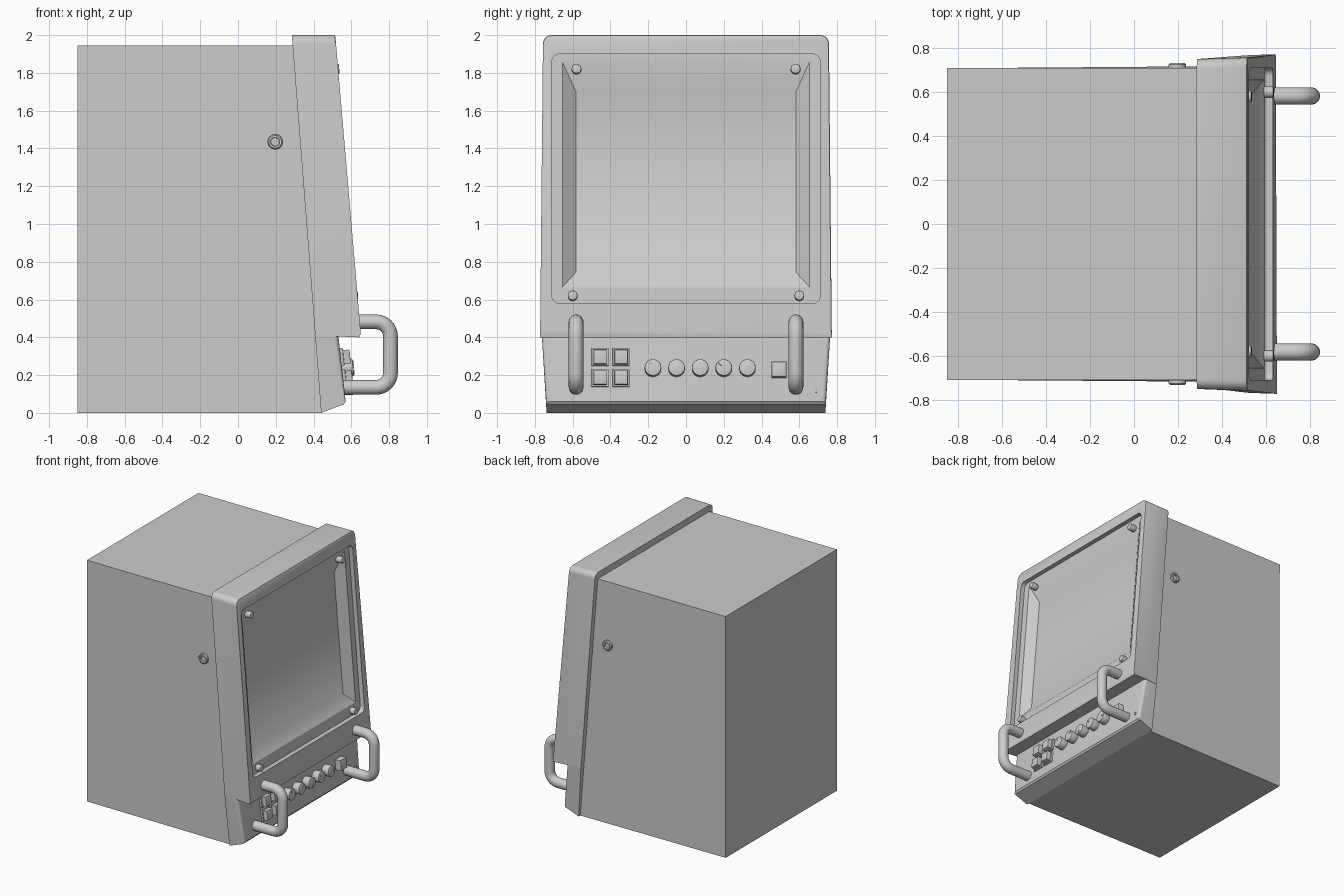
import bpy, bmesh
from math import pi, sin, cos, radians
from mathutils import Vector, Matrix

if "Cube" in bpy.data.objects:
    bpy.data.objects.remove(bpy.data.objects["Cube"])


def finish(bm, name, smooth=True):
    bmesh.ops.recalc_face_normals(bm, faces=bm.faces)
    me = bpy.data.meshes.new(name)
    bm.to_mesh(me)
    bm.free()
    ob = bpy.data.objects.new(name, me)
    bpy.context.collection.objects.link(ob)
    if smooth:
        smooth_by_angle(ob)
    return ob


def smooth_by_angle(ob):
    bpy.ops.object.select_all(action='DESELECT')
    ob.select_set(True)
    bpy.context.view_layer.objects.active = ob
    bpy.ops.object.shade_smooth_by_angle(angle=radians(35))


def loft(rings):
    """Closed solid through rings with equal point counts."""
    bm = bmesh.new()
    vs = [[bm.verts.new(p) for p in r] for r in rings]
    n = len(vs[0])
    for a, b in zip(vs, vs[1:]):
        for i in range(n):
            bm.faces.new((a[i], a[(i + 1) % n], b[(i + 1) % n], b[i]))
    bm.faces.new(vs[0])
    bm.faces.new(vs[-1])
    return bm


def prism(profile):
    """Side profile of (x, z, half width) points, spanned across y."""
    return loft([[(x, s * w, z) for x, z, w in profile] for s in (-1, 1)])


def bevel(bm, test, size, seg=4):
    edges = [e for e in bm.edges if test(*(v.co for v in e.verts))]
    bmesh.ops.bevel(bm, geom=edges, offset=size, segments=seg, profile=0.5, affect='EDGES')


def cut(ob, cutter):
    cutter.hide_render = True
    m = ob.modifiers.new("cut", 'BOOLEAN')
    m.operation, m.solver, m.object = 'DIFFERENCE', 'EXACT', cutter
    bpy.context.view_layer.objects.active = ob
    bpy.ops.object.modifier_apply(modifier=m.name)
    bpy.data.objects.remove(cutter)


def face_x(z):      # sloping bezel front
    return 0.515 + 0.13 * (2 - z) / 1.57


def panel_x(z):     # sloping control panel front
    return 0.532 + 0.038 * (0.405 - z) / 0.345


def opening(w, z0, z1, depth, r=0.0):
    """Rectangular outline parallel to the bezel front, rounded at radius r."""
    pts = []
    for k, (sy, zc, sz) in enumerate(((1, z1, 1), (-1, z1, 1), (-1, z0, -1), (1, z0, -1))):
        for i in range(6 if r else 1):
            a = pi / 2 * (k + i / 5)
            y = sy * (w - r) + r * cos(a)
            z = zc - sz * r + r * sin(a)
            pts.append((face_x(z) - depth, y, z))
    return pts


def rod(name, loc, r, length, axis='X', bev=0.006, tilt=0.0, seg=24):
    bm = bmesh.new()
    bmesh.ops.create_cone(bm, cap_ends=True, segments=seg, radius1=r, radius2=r, depth=length)
    bevel(bm, lambda a, b: abs(a.z - b.z) < 1e-5, bev, 2)
    rot = Matrix.Rotation(pi / 2, 4, 'Y' if axis == 'X' else 'X')
    bm.transform(Matrix.Translation(loc) @ Matrix.Rotation(tilt, 4, 'Y') @ rot)
    return finish(bm, name)


def box(name, loc, size, bev=0.006, tilt=0.0, roll=0.0, shift=(0, 0, 0)):
    bm = bmesh.new()
    bmesh.ops.create_cube(bm, size=1)
    bm.transform(Matrix.Diagonal((*size, 1)))
    if bev:
        bevel(bm, lambda a, b: a.x > 0 and b.x > 0, bev, 2)
    bm.transform(Matrix.Translation(loc) @ Matrix.Rotation(tilt, 4, 'Y')
                 @ Matrix.Rotation(roll, 4, 'X') @ Matrix.Translation(shift))
    return finish(bm, name)


# Housing with a sloping front
bm = prism([(-0.85, 0, 0.708), (-0.85, 1.945, 0.71), (0.30, 1.945, 0.71), (0.44, 0, 0.718)])
finish(bm, "housing", smooth=False)

# Bezel with stepped screen opening
bm = prism([(0.285, 2.0, 0.75), (0.515, 2.0, 0.757), (0.645, 0.43, 0.772),
            (0.643, 0.40, 0.772), (0.525, 0.405, 0.768), (0.409, 0.405, 0.755)])
bevel(bm, lambda a, b: a.z > 1.99 and b.z > 1.99 and abs(a.x - b.x) > 0.1, 0.045, 6)
bevel(bm, lambda a, b: min(a.x - face_x(a.z), b.x - face_x(b.z)) > -0.003
      and min(a.z, b.z) > 0.42, 0.010, 2)
bezel = finish(bm, "bezel", smooth=False)
cut(bezel, finish(loft([opening(0.71, 0.58, 1.90, d, 0.04) for d in (-0.06, 0.036)]), "recess_cutter"))
cut(bezel, finish(loft([opening(0.655, 0.665, 1.86, 0.0), opening(0.655, 0.665, 1.86, 0.036),
                        opening(0.582, 0.745, 1.70, 0.09)]), "screen_cutter"))
smooth_by_angle(bezel)

# Control panel under the bezel
bm = prism([(0.409, 0.405, 0.755), (0.532, 0.405, 0.765), (0.57, 0.06, 0.742),
            (0.56, 0.045, 0.74), (0.44, 0.0, 0.738)])
bevel(bm, lambda a, b: min(a.x, b.x) > 0.53 and a.y * b.y > 0 and abs(a.z - b.z) > 0.2, 0.025, 4)
finish(bm, "control_panel")

# Corner screws of the screen frame
for s in (-1, 1):
    for y, z in ((0.58, 1.82), (0.60, 0.62)):
        rod("frame_screw", (face_x(z) - 0.022, s * y, z), 0.026, 0.056, tilt=-0.083)

# Side screws: washer ring with a sunken centre
for s in (-1, 1):
    rings = []
    for r, y in ((0.040, 0.70), (0.040, 0.725), (0.034, 0.731), (0.024, 0.731), (0.022, 0.716)):
        rings.append([(0.197 + r * cos(2 * pi * i / 24), s * y, 1.435 + r * sin(2 * pi * i / 24))
                      for i in range(24)])
    finish(loft(rings), "side_screw")

# Push buttons in a square group, plus a single power button
TILT = -0.11
for y in (-0.455, -0.343):
    for z in (0.295, 0.185):
        box("button_surround", (panel_x(z), y, z), (0.03, 0.09, 0.095), 0.004, TILT)
        box("push_button", (panel_x(z) + 0.02, y, z), (0.06, 0.07, 0.075), 0.006, TILT)
box("power_button", (panel_x(0.228) + 0.02, 0.492, 0.228), (0.06, 0.078, 0.082), 0.005, TILT)

# Rotary knobs with pointers turned to different angles
for i, turn in enumerate((20, -45, 180, 45, -90)):
    loc = (panel_x(0.237) + 0.025, -0.175 + 0.125 * i, 0.237)
    rod("knob", loc, 0.044, 0.07, bev=0.005, tilt=TILT)
    box("knob_pointer", loc, (0.006, 0.007, 0.024), 0, TILT, radians(turn), (0.036, 0, 0.026))

# Small indicator light
box("indicator", (panel_x(0.12) + 0.002, 0.69, 0.12), (0.014, 0.008, 0.022), 0.002, TILT)

# Tubular handles
path = [(0.54, 0.135)]
for cz, a0 in ((0.135 + 0.075, -pi / 2), (0.482 - 0.075, 0)):
    for i in range(7):
        a = a0 + pi / 2 * i / 6
        path.append((0.807 - 0.075 + 0.075 * cos(a), cz + 0.075 * sin(a)))
path.append((0.60, 0.482))
for s in (-1, 1):
    rings = []
    for i, (x, z) in enumerate(path):
        x0, z0 = path[max(i - 1, 0)]
        x1, z1 = path[min(i + 1, len(path) - 1)]
        if 0 < i < len(path) - 1:   # average direction of both neighbours
            d = Vector((x - x0, 0, z - z0)).normalized() + Vector((x1 - x, 0, z1 - z)).normalized()
        else:
            d = Vector((x1 - x0, 0, z1 - z0))
        n = Vector((-d.z, 0, d.x)).normalized()
        c = Vector((x, s * 0.582, z))
        rings.append([c + 0.039 * (n * cos(2 * pi * k / 20) + Vector((0, 1, 0)) * sin(2 * pi * k / 20))
                      for k in range(20)])
    finish(loft(rings), "handle")
